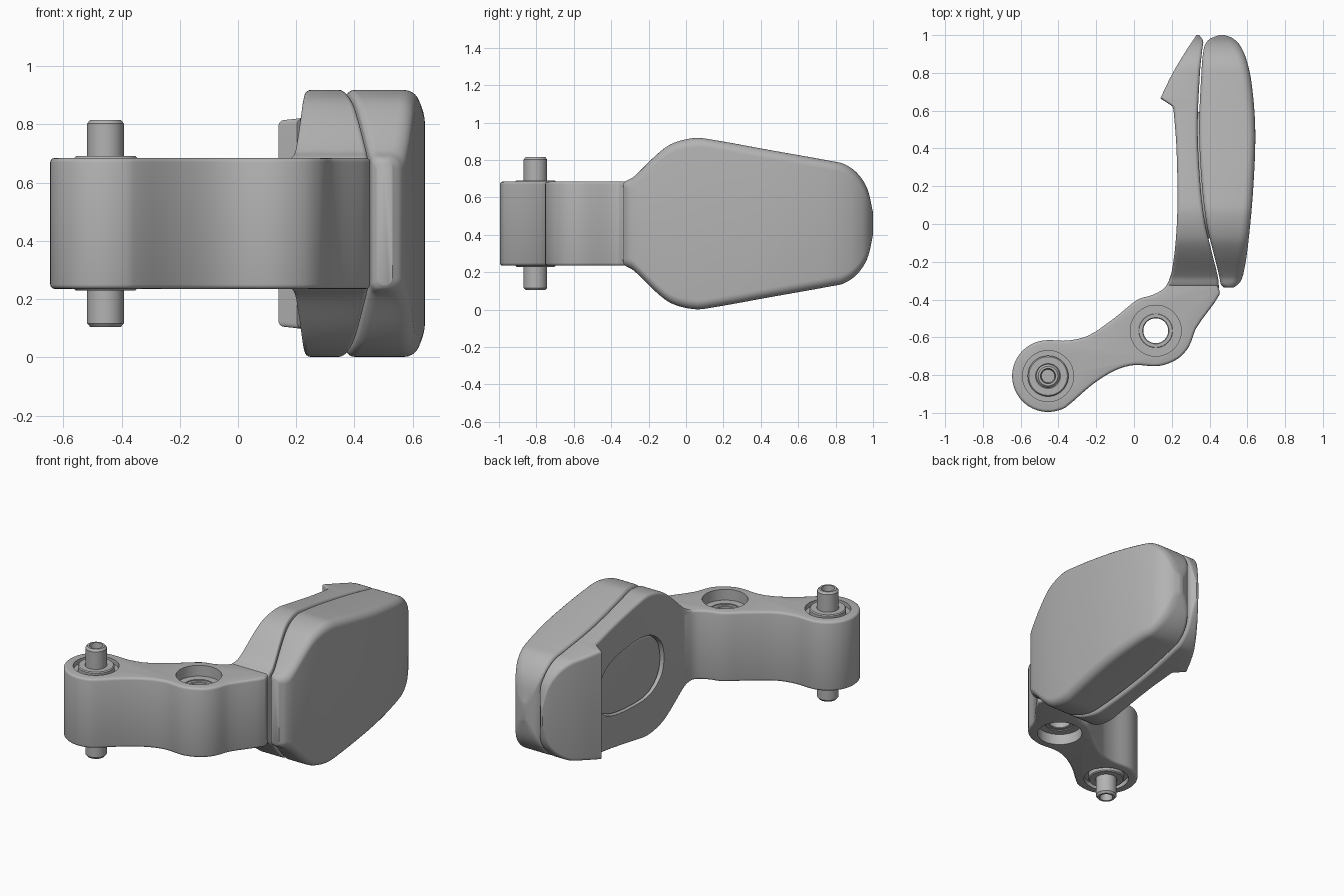
import bpy, bmesh, math
from mathutils import Vector

if "Cube" in bpy.data.objects:
    bpy.data.objects.remove(bpy.data.objects["Cube"], do_unlink=True)

MID = 0.46      # height of the symmetry plane
HALF = 0.225    # half height of the arm

grey = bpy.data.materials.new("plain grey")
grey.use_nodes = True
grey.diffuse_color = (0.45, 0.45, 0.45, 1)
grey.node_tree.nodes["Principled BSDF"].inputs["Base Color"].default_value = (0.45, 0.45, 0.45, 1)


def spline(points, closed=False, steps=6):
    """Smooth polyline through 2D points."""
    p = [Vector(q) for q in points]
    n = len(p)
    get = (lambda i: p[i % n]) if closed else (lambda i: p[max(0, min(n - 1, i))])
    out = []
    for i in range(n if closed else n - 1):
        a, b, c, d = get(i - 1), get(i), get(i + 1), get(i + 2)
        # tangents scaled to the span, so uneven spacing does not overshoot
        span = (c - b).length
        t0 = (c - a) * span / max((c - b).length + (b - a).length, 1e-6)
        t1 = (d - b) * span / max((d - c).length + (c - b).length, 1e-6)
        for k in range(steps):
            t = k / steps
            out.append(b * (2*t**3 - 3*t**2 + 1) + t0 * (t**3 - 2*t**2 + t)
                       + c * (3*t**2 - 2*t**3) + t1 * (t**3 - t**2))
    return out if closed else out + [p[-1]]


def lookup(line, y):
    for a, b in zip(line, line[1:]):
        if y <= b.x:
            return a.y + (b.y - a.y) * max(0, y - a.x) / max(b.x - a.x, 1e-6)
    return line[-1].y


def make(name, bm):
    bmesh.ops.recalc_face_normals(bm, faces=bm.faces)
    me = bpy.data.meshes.new(name)
    bm.to_mesh(me)
    bm.free()
    ob = bpy.data.objects.new(name, me)
    bpy.context.collection.objects.link(ob)
    me.materials.append(grey)
    return ob


def finish(ob, bevel=0, cutters=(), angle=35):
    """Bevel, cut, bake the result and shade it."""
    if bevel:
        m = ob.modifiers.new("bevel", "BEVEL")
        m.width, m.segments, m.limit_method = bevel, 3, "ANGLE"
        m.angle_limit = math.radians(50)
    for c in cutters:
        m = ob.modifiers.new("cut", "BOOLEAN")
        m.operation, m.object, m.solver = "DIFFERENCE", c, "EXACT"
    dg = bpy.context.evaluated_depsgraph_get()
    me = bpy.data.meshes.new_from_object(ob.evaluated_get(dg))
    ob.modifiers.clear()
    ob.data = me
    for c in cutters:
        bpy.data.objects.remove(c, do_unlink=True)
    bpy.ops.object.select_all(action="DESELECT")
    ob.select_set(True)
    bpy.context.view_layer.objects.active = ob
    bpy.ops.object.shade_smooth_by_angle(angle=math.radians(angle))
    return ob


def prism(name, outline, depth):
    """Extrude a 3D outline along a vector."""
    bm = bmesh.new()
    f = bm.faces.new([bm.verts.new(v) for v in outline])
    r = bmesh.ops.extrude_face_region(bm, geom=[f])
    bmesh.ops.translate(bm, vec=depth, verts=[v for v in r["geom"] if isinstance(v, bmesh.types.BMVert)])
    return make(name, bm)


def lathe(name, centre, profile, steps=48):
    """Closed (radius, height) profile turned round a vertical axis."""
    bm = bmesh.new()
    rings = [[bm.verts.new((centre[0] + r * math.cos(math.tau * i / steps),
                            centre[1] + r * math.sin(math.tau * i / steps), MID + z))
              for r, z in profile] for i in range(steps)]
    n = len(profile)
    for i in range(steps):
        a, b = rings[i], rings[(i + 1) % steps]
        for j in range(n):
            k = (j + 1) % n
            bm.faces.new((a[j], b[j], b[k], a[k]))
    return make(name, bm)


def drill(centre, radius, z0, z1):
    ring = [(centre[0] + radius * math.cos(math.tau * i / 48),
             centre[1] + radius * math.sin(math.tau * i / 48), MID + z0) for i in range(48)]
    return prism("drill", ring, (0, 0, z1 - z0))


def loft(name, inner, outer, height, y0, y1, r_in, r_out, stations=90):
    """Rounded rectangles in the xz plane, lofted along y."""
    bm, rings = bmesh.new(), []
    for s in range(stations + 1):
        y = y0 + (y1 - y0) * (1 - math.cos(math.pi * s / stations)) / 2
        a, b, h = lookup(inner, y), lookup(outer, y), lookup(height, y)
        ring = []
        for sx, sz, start in ((1, 1, 0), (-1, 1, 90), (-1, -1, 180), (1, -1, 270)):
            r = min(r_out if sx > 0 else r_in, (b - a) * 0.45, h * 0.9)
            cx = b - r if sx > 0 else a + r
            for k in range(7):
                t = math.radians(start + 15 * k)
                ring.append(bm.verts.new((cx + r * math.cos(t), y, MID + sz * (h - r) + r * math.sin(t))))
        rings.append(ring)
    for a, b in zip(rings, rings[1:]):
        for j in range(len(a)):
            k = (j + 1) % len(a)
            bm.faces.new((a[j], a[k], b[k], b[j]))
    bm.faces.new(rings[0])
    bm.faces.new(rings[-1])
    return make(name, bm)


# Shared side outline (y, half height)
side = spline([(-.34, .205), (-.325, .225), (-.28, .25), (-.15, .375), (-.07, .43), (.05, .458),
               (.15, .447), (.45, .393), (.78, .334), (.85, .317), (.92, .265), (.97, .185), (1, .06)])

# Pad, with curved inner and outer faces
pad_in = spline([(-.335, .475), (-.32, .46), (-.28, .452), (-.15, .42), (0, .385), (.2, .36),
                 (.5, .345), (.8, .357), (.93, .37), (.975, .395), (1, .45)])
pad_out = spline([(-.335, .53), (-.31, .56), (-.26, .58), (-.1, .605), (.2, .632), (.5, .642),
                  (.75, .622), (.88, .592), (.95, .558), (.985, .52), (1, .48)])
finish(loft("pad", pad_in, pad_out, side, -.335, 1, .025, .05))

# Backing plate with a hooked tip and an opening
back = [(-.34, .165), (-.3, .185), (-.25, .2), (-.1, .22), (.1, .23), (.4, .225), (.6, .21)]
hook = spline([(.66, .137), (.79, .2), (.9, .265), (1, .33)])
plate_in = spline(back) + [Vector((.635, .2)), Vector((.65, .155))] + hook
plate_out = spline([(-.34, .45), (-.28, .444), (-.15, .412), (0, .377), (.2, .352), (.5, .337),
                    (.8, .349), (.93, .362), (.97, .366), (1, .345)])
half = [(-.09, 0), (-.06, .115), (.05, .195), (.25, .205), (.45, .175), (.56, .11), (.6, 0)]
loop = spline(half + [(y, -z) for y, z in half[-2:0:-1]], closed=True)
opening = prism("opening", [(0, p.x, MID + p.y) for p in loop], (.6, 0, 0))
finish(loft("backing_plate", plate_in, plate_out, side, -.34, 1, .02, .02), cutters=[opening])

# Raised part of the pad filling the opening
centre = Vector((.255, 0))
boss = [centre + (p - centre) * .98 for p in loop]
finish(prism("pad_boss", [(.24, p.x, MID + p.y) for p in boss], (.16, 0, 0)), bevel=.012)

# Arm, with two bored pivots
pivot, joint = (-.455, -.805), (.115, -.565)
tip = [(pivot[0] + .19 * math.cos(math.radians(a)), pivot[1] + .19 * math.sin(math.radians(a)))
       for a in range(90, 301, 15)]
plan = spline([(.215, -.2), (.195, -.27), (.165, -.335), (.1, -.375), (.02, -.4), (-.1, -.495), (-.24, -.59),
               (-.35, -.617)] + tip + [(-.22, -.85), (-.1, -.775), (0, -.747), (.13, -.752), (.23, -.715),
               (.29, -.65), (.33, -.55), (.452, -.375), (.445, -.33), (.42, -.22)], steps=4)
arm = prism("arm", [(p.x, p.y, MID - HALF) for p in plan], (0, 0, 2 * HALF))
cuts = [drill(joint, .09, -.4, .4), drill(pivot, .09, -.4, .4)]
for c, depth in ((joint, .07), (pivot, .03)):
    for s in (1, -1):
        cuts.append(drill(c, .135, *sorted((s * (HALF - depth), s * .4))))
finish(arm, bevel=.015, cutters=cuts)


def tube(name, c, r0, r1, h, ch):
    """Chamfered sleeve."""
    half_section = [(r0, h - ch), (r0 + ch, h), (r1 - ch, h), (r1, h - ch)]
    finish(lathe(name, c, half_section + [(r, -z) for r, z in reversed(half_section)]), angle=30)


# Sleeve in the empty joint, bushing and hollow-ended pin in the pivot
tube("joint_sleeve", joint, .066, .092, .15, .004)
tube("pivot_bushing", pivot, .06, .108, HALF + .006, .006)
pin = [(.001, .3), (.035, .3), (.04, .356), (.052, .356), (.063, .343)]
finish(lathe("pivot_pin", pivot, pin + [(r, -z) for r, z in reversed(pin)]), angle=30)
